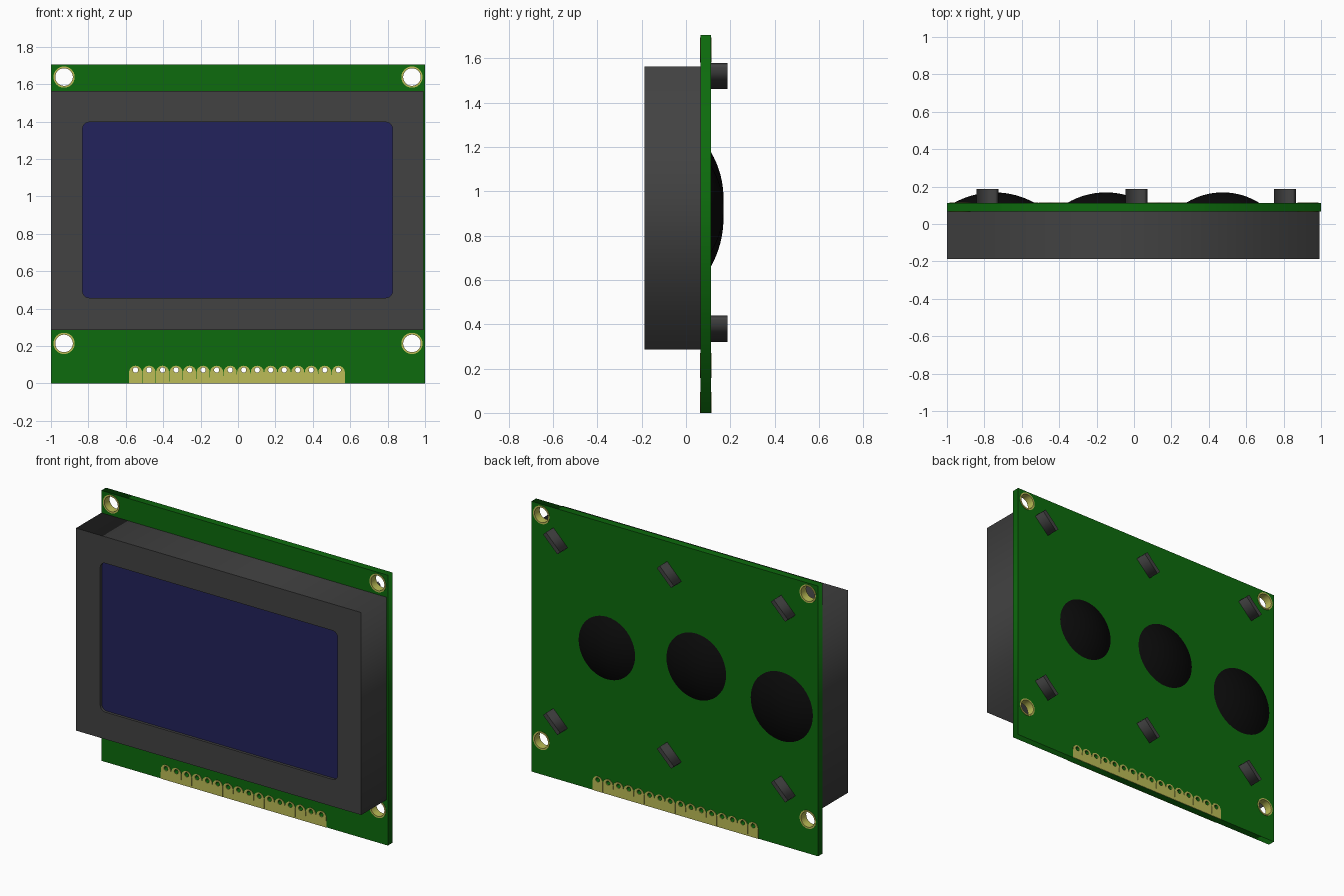
import bpy, bmesh, math
from mathutils import Matrix, Vector

cube = bpy.data.objects.get("Cube")
if cube:
    bpy.data.objects.remove(cube, do_unlink=True)


def material(name, srgb):
    lin = [c / 12.92 if c <= 0.04045 else ((c + 0.055) / 1.055) ** 2.4 for c in srgb]
    m = bpy.data.materials.new(name)
    m.use_nodes = True
    m.diffuse_color = (*lin, 1)
    m.node_tree.nodes["Principled BSDF"].inputs["Base Color"].default_value = (*lin, 1)
    return m


GREEN = material("board green", (0.05, 0.42, 0.05))
GREY = material("dark grey", (0.26, 0.26, 0.26))
BLUE = material("screen blue", (0.135, 0.135, 0.36))
GOLD = material("pale gold", (0.74, 0.74, 0.34))
BLACK = material("resin black", (0.04, 0.04, 0.04))

BOARD_FRONT, BOARD_BACK = 0.066, 0.112
BEZEL_FRONT, SCREEN_FRONT = -0.187, -0.170


# Outlines in the x-z plane
def arc(cx, cz, r, a0=0, a1=360, n=32):
    span = n if a1 - a0 >= 360 else n - 1
    angles = [math.radians(a0 + (a1 - a0) * i / span) for i in range(n)]
    return [(cx + r * math.cos(a), cz + r * math.sin(a)) for a in angles]


def rect(x0, x1, z0, z1):
    return [(x0, z0), (x1, z0), (x1, z1), (x0, z1)]


def round_rect(x0, x1, z0, z1, r):
    corners = [(x1 - r, z1 - r), (x0 + r, z1 - r), (x0 + r, z0 + r), (x1 - r, z0 + r)]
    return [p for i, (x, z) in enumerate(corners)
            for p in arc(x, z, r, 90 * i, 90 * i + 90, 6)]


def add_object(name, mesh, mat):
    mesh.name = name
    mesh.materials.clear()
    mesh.materials.append(mat)
    ob = bpy.data.objects.new(name, mesh)
    bpy.context.collection.objects.link(ob)
    return ob


def plate(name, outlines, y0, y1, mat, smooth=False):
    """Extrude outlines (first is outer, the rest are holes) from y0 to y1."""
    cu = bpy.data.curves.new(name, 'CURVE')
    cu.dimensions = '2D'
    cu.fill_mode = 'BOTH'
    cu.extrude = (y1 - y0) / 2
    for pts in outlines:
        sp = cu.splines.new('POLY')
        sp.points.add(len(pts) - 1)
        for p, (x, z) in zip(sp.points, pts):
            p.co = (x, z, 0, 1)
        sp.use_cyclic_u = True
    tmp = bpy.data.objects.new(name + " outline", cu)
    bpy.context.collection.objects.link(tmp)
    deps = bpy.context.evaluated_depsgraph_get()
    mesh = bpy.data.meshes.new_from_object(tmp.evaluated_get(deps))
    bpy.data.objects.remove(tmp, do_unlink=True)
    bpy.data.curves.remove(cu)
    mesh.transform(Matrix.Translation((0, (y0 + y1) / 2, 0)) @ Matrix.Rotation(math.pi / 2, 4, 'X'))
    bm = bmesh.new()
    bm.from_mesh(mesh)
    bmesh.ops.remove_doubles(bm, verts=bm.verts, dist=1e-5)
    bmesh.ops.recalc_face_normals(bm, faces=bm.faces)
    bm.to_mesh(mesh)
    bm.free()
    ob = add_object(name, mesh, mat)
    if smooth:
        bpy.ops.object.select_all(action='DESELECT')
        ob.select_set(True)
        bpy.context.view_layer.objects.active = ob
        bpy.ops.object.shade_smooth_by_angle(angle=math.radians(30))
    return ob


# Circuit board with mounting holes and pin holes
mounts = [(sx * 0.93, z) for sx in (-1, 1) for z in (0.214, 1.638)]
pins = [-0.548 + 0.0723 * i for i in range(16)]
PIN_Z, PIN_R = 0.072, 0.014
pin_holes = [arc(x, PIN_Z, PIN_R, n=12) for x in pins]
plate("circuit_board",
      [rect(-1, 1, 0, 1.705)] + [arc(x, z, 0.051) for x, z in mounts] + pin_holes,
      BOARD_FRONT, BOARD_BACK, GREEN)

# Plated mounting rings
for i, (x, z) in enumerate(mounts):
    plate(f"mounting_ring_{i + 1}", [arc(x, z, 0.057), arc(x, z, 0.047)],
          BOARD_FRONT - 0.003, BOARD_BACK + 0.003, GOLD, smooth=True)

# Arched contact pads on both sides of the board
for i, x in enumerate(pins):
    arch = [(x - 0.036, 0), (x + 0.036, 0)] + arc(x, 0.06, 0.035, 0, 180, 9)
    for side, y0 in (("front", BOARD_FRONT - 0.003), ("back", BOARD_BACK)):
        plate(f"contact_pad_{side}_{i + 1}", [arch, pin_holes[i]], y0, y0 + 0.003, GOLD)

# Bezel frame and the recessed screen inside it
plate("bezel", [rect(-1, 0.991, 0.287, 1.564), round_rect(-0.831, 0.826, 0.458, 1.397, 0.035)],
      BEZEL_FRONT, BOARD_FRONT, GREY)
plate("screen", [rect(-0.85, 0.845, 0.44, 1.415)], SCREEN_FRONT, BOARD_FRONT - 0.002, BLUE)

# Twisted bezel tabs on the back
bar = Matrix.Rotation(math.radians(45), 2)
for row, z in (("lower", 0.38), ("upper", 1.52)):
    for i, x in enumerate((-0.783, 0.013, 0.807)):
        pts = [bar @ Vector(p) + Vector((x, z)) for p in rect(-0.07, 0.07, -0.0135, 0.0135)]
        plate(f"bezel_tab_{row}_{i + 1}", [pts], BOARD_BACK - 0.01, 0.187, GREY)


# Shallow resin domes over the chips
def dome(name, x, z, r, h=0.057):
    big = (r * r + h * h) / (2 * h)
    top = math.asin(r / big)
    bm = bmesh.new()
    verts = [bm.verts.new((big * math.sin(top * i / 8), big * math.cos(top * i / 8) - big + h, 0))
             for i in range(9)]
    edges = [bm.edges.new(pair) for pair in zip(verts, verts[1:])]
    bmesh.ops.spin(bm, geom=verts + edges, axis=(0, 1, 0), cent=(0, 0, 0),
                   angle=2 * math.pi, steps=48)
    bmesh.ops.remove_doubles(bm, verts=bm.verts, dist=1e-5)
    bmesh.ops.recalc_face_normals(bm, faces=bm.faces)
    if sum(f.normal.y for f in bm.faces) < 0:
        bmesh.ops.reverse_faces(bm, faces=bm.faces)
    mesh = bpy.data.meshes.new(name)
    bm.to_mesh(mesh)
    bm.free()
    mesh.shade_smooth()
    add_object(name, mesh, BLACK).location = (x, BOARD_BACK, z)


dome("resin_dome_left", 0.474, 0.92, 0.197)
dome("resin_dome_middle", -0.15, 0.97, 0.208)
dome("resin_dome_right", -0.747, 0.877, 0.217)
